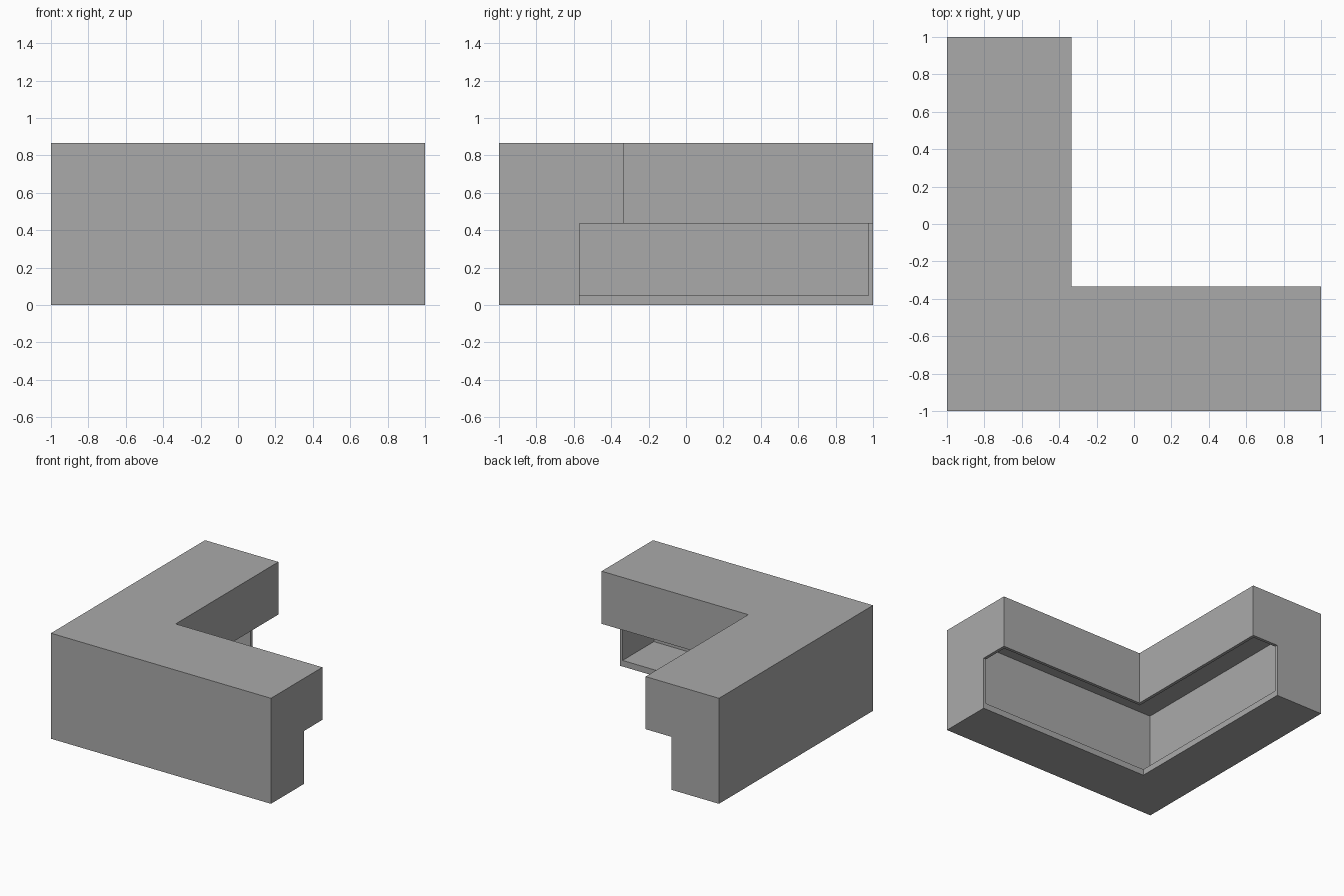
import bpy
import bmesh

cube = bpy.data.objects.get("Cube")
if cube:
    bpy.data.objects.remove(cube, do_unlink=True)

WALL = 0.025        # panel thickness
FLOOR = 0.05        # base board thickness
HEIGHT = 0.867
STEP = 0.435        # underside of the overhang
TOP_DEPTH = 0.667
BASE_DEPTH = 0.43

grey = bpy.data.materials.new("plain_grey")
grey.use_nodes = True
colour = (0.40, 0.40, 0.40, 1)
grey.diffuse_color = colour
grey.node_tree.nodes["Principled BSDF"].inputs["Base Color"].default_value = colour


def corner_sweep(name, profile, end):
    """Sweep a (depth, height) profile along both arms with a mitred corner."""
    bm = bmesh.new()
    rings = [
        [bm.verts.new((end, d - 1, z)) for d, z in profile],
        [bm.verts.new((d - 1, d - 1, z)) for d, z in profile],
        [bm.verts.new((d - 1, end, z)) for d, z in profile],
    ]
    n = len(profile)
    for a, b in zip(rings, rings[1:]):
        for i in range(n):
            j = (i + 1) % n
            bm.faces.new((a[i], a[j], b[j], b[i]))
    bm.faces.new(rings[0])
    bm.faces.new(rings[-1][::-1])
    bmesh.ops.recalc_face_normals(bm, faces=bm.faces)
    mesh = bpy.data.meshes.new(name)
    bm.to_mesh(mesh)
    bm.free()
    mesh.materials.append(grey)
    obj = bpy.data.objects.new(name, mesh)
    bpy.context.collection.objects.link(obj)
    return obj


# Stepped counter body with a deep top and a shallower base
body = corner_sweep("corner_counter", [
    (0, 0), (BASE_DEPTH, 0), (BASE_DEPTH, STEP),
    (TOP_DEPTH, STEP), (TOP_DEPTH, HEIGHT), (0, HEIGHT)], 1)

# Storage space open to the inner side, leaving thin panels all round
inner = TOP_DEPTH - WALL
ceiling = HEIGHT - WALL
cavity = corner_sweep("storage_cutter", [
    (WALL, FLOOR), (inner, FLOOR), (inner, ceiling), (WALL, ceiling)], 1 - WALL)

cut = body.modifiers.new("storage_space", 'BOOLEAN')
cut.operation = 'DIFFERENCE'
cut.solver = 'EXACT'
cut.object = cavity

# Apply the cut and discard the cutter
bpy.context.view_layer.objects.active = body
body.select_set(True)
bpy.ops.object.modifier_apply(modifier=cut.name)
bpy.data.objects.remove(cavity, do_unlink=True)
